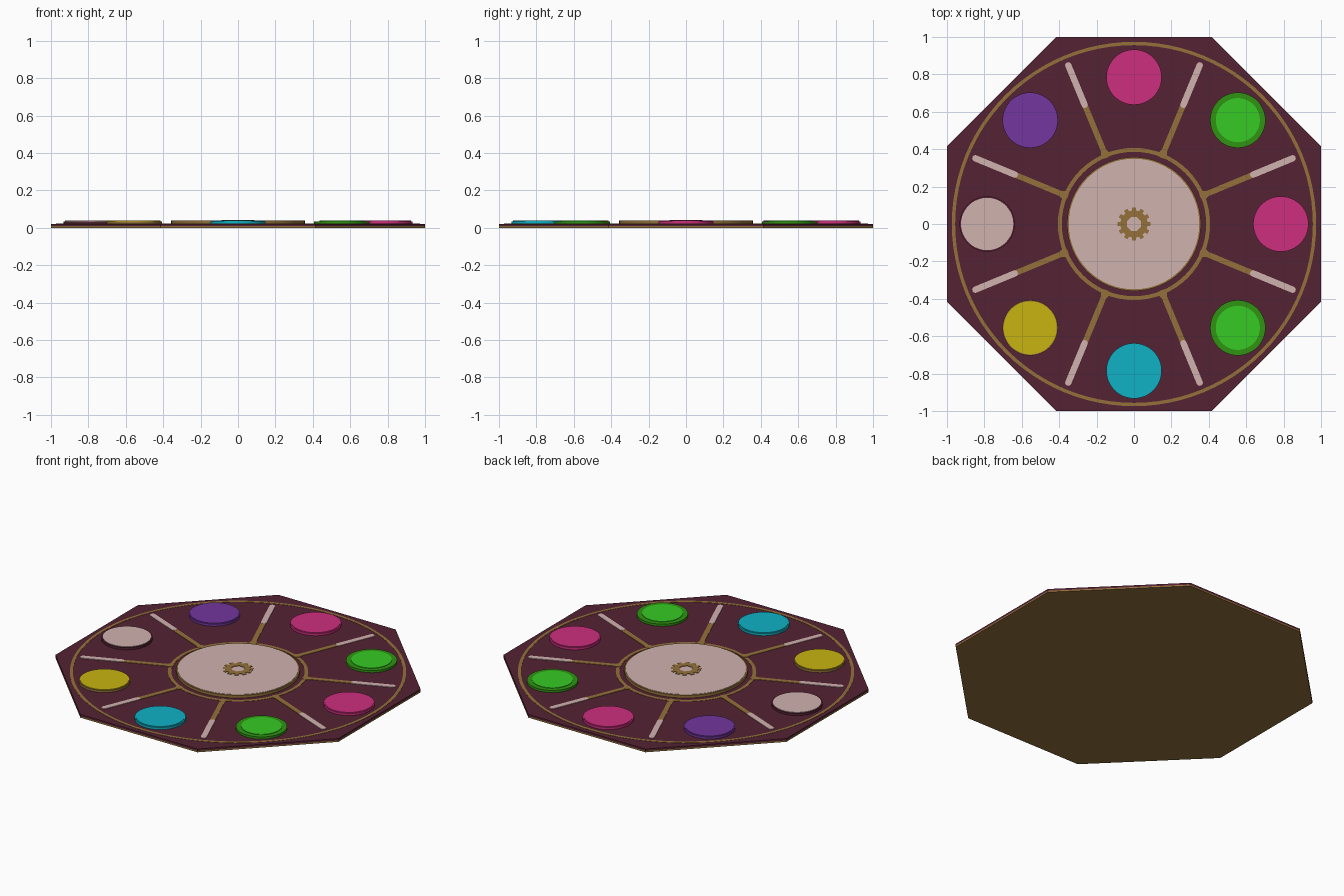
import bpy, bmesh, math
from math import cos, sin, pi, radians

if "Cube" in bpy.data.objects:
    bpy.data.objects.remove(bpy.data.objects["Cube"])


def lin(c):
    c /= 255
    return c / 12.92 if c <= 0.04045 else ((c + 0.055) / 1.055) ** 2.4


def material(name, r, g, b):
    m = bpy.data.materials.new(name)
    m.diffuse_color = (lin(r), lin(g), lin(b), 1)
    m.use_nodes = True
    m.node_tree.nodes["Principled BSDF"].inputs["Base Color"].default_value = m.diffuse_color
    return m


MAROON = material("maroon", 84, 34, 52)
GOLD = material("antique gold", 148, 113, 58)
CREAM = material("pale rose cream", 208, 178, 174)
PINK = material("pink", 205, 46, 126)
PURPLE = material("purple", 115, 54, 157)
GREEN = material("bright green", 54, 202, 36)
DARK_GREEN = material("dark green", 46, 148, 18)
YELLOW = material("yellow", 200, 180, 16)
CYAN = material("cyan", 16, 178, 198)


def finish(name, bm, mat, smooth=True):
    bmesh.ops.recalc_face_normals(bm, faces=bm.faces)
    me = bpy.data.meshes.new(name)
    bm.to_mesh(me)
    bm.free()
    me.materials.append(mat)
    ob = bpy.data.objects.new(name, me)
    bpy.context.collection.objects.link(ob)
    if smooth:
        bpy.ops.object.select_all(action='DESELECT')
        ob.select_set(True)
        bpy.context.view_layer.objects.active = ob
        bpy.ops.object.shade_smooth_by_angle(angle=radians(30))
    return ob


def circle(r, n, start=0.0):
    return [(r * cos(start + 2 * pi * i / n), r * sin(start + 2 * pi * i / n)) for i in range(n)]


def prism(name, outline, z0, z1, mat, at=(0, 0), smooth=True):
    """Extrude a flat outline between two heights."""
    bm = bmesh.new()
    lo = [bm.verts.new((x + at[0], y + at[1], z0)) for x, y in outline]
    hi = [bm.verts.new((x + at[0], y + at[1], z1)) for x, y in outline]
    bm.faces.new(lo)
    bm.faces.new(hi)
    n = len(lo)
    for i in range(n):
        j = (i + 1) % n
        bm.faces.new((lo[i], lo[j], hi[j], hi[i]))
    return finish(name, bm, mat, smooth)


def ring(name, outer, inner, z0, z1, mat, smooth=True):
    """Extrude the band between two outlines with equal point counts."""
    bm = bmesh.new()
    loops = [[bm.verts.new((x, y, z)) for x, y in o]
             for o, z in ((outer, z0), (outer, z1), (inner, z1), (inner, z0))]
    n = len(outer)
    for k in range(4):
        a, b = loops[k], loops[(k + 1) % 4]
        for i in range(n):
            j = (i + 1) % n
            bm.faces.new((a[i], a[j], b[j], b[i]))
    return finish(name, bm, mat, smooth)


def capsule(r0, r1, w, ang):
    """Round-ended bar lying along a radius at the given angle."""
    pts = [(r1 + w * cos(t), w * sin(t)) for t in (-pi / 2 + pi * i / 8 for i in range(9))]
    pts += [(r0 - w * cos(t), -w * sin(t)) for t in (-pi / 2 + pi * i / 8 for i in range(9))]
    return [(x * cos(ang) - y * sin(ang), x * sin(ang) + y * cos(ang)) for x, y in pts]


# octagonal board: gold underside, maroon top
octagon = circle(1 / cos(pi / 8), 8, pi / 8)
prism("board_underside", octagon, 0, 0.009, GOLD, smooth=False)
prism("board_top", octagon, 0.009, 0.021, MAROON, smooth=False)

# inlaid rings
ring("outer_ring", circle(0.974, 96), circle(0.956, 96), 0.019, 0.0225, GOLD)
ring("inner_ring", circle(0.407, 64), circle(0.386, 64), 0.019, 0.0225, GOLD)

# eight dividers, gold near the centre and cream near the edge
for k in range(8):
    a = radians(22.5 + 45 * k)
    prism(f"divider_gold_{k}", capsule(0.41, 0.68, 0.015, a), 0.019, 0.0235, GOLD)
    prism(f"divider_cream_{k}", capsule(0.69, 0.918, 0.017, a), 0.019, 0.0245, CREAM)
    prism(f"divider_knob_{k}", circle(0.023, 16), 0.019, 0.024, GOLD,
          at=(0.405 * cos(a), 0.405 * sin(a)))

# raised centre disc
prism("centre_rim", circle(0.358, 64), 0.019, 0.038, GOLD)
prism("centre_disc", circle(0.349, 64), 0.036, 0.040, CREAM)

# toothed rosette with octagonal hole
teeth = 12
gear = []
for i in range(teeth):
    for off, r in ((-0.25, 0.089), (0.25, 0.089), (0.27, 0.073), (0.73, 0.073)):
        t = 2 * pi * (i + off) / teeth
        gear.append((r * cos(t), r * sin(t)))
hole = []
for x, y in gear:
    t = math.atan2(y, x)
    seg = (t - pi / 8) % (pi / 4) - pi / 8
    r = 0.040 * cos(pi / 8) / cos(seg)
    hole.append((r * cos(t), r * sin(t)))
ring("centre_rosette", gear, hole, 0.038, 0.043, GOLD, smooth=False)

# eight coloured discs, counter-clockwise from +x: (name, top, rim, top radius)
discs = [
    ("pink_right", PINK, PINK, 0.141), ("green_back", GREEN, DARK_GREEN, 0.118),
    ("pink_back", PINK, PINK, 0.141), ("purple", PURPLE, PURPLE, 0.141),
    ("cream", CREAM, MAROON, 0.140), ("yellow", YELLOW, GOLD, 0.142),
    ("cyan", CYAN, CYAN, 0.141), ("green_front", GREEN, DARK_GREEN, 0.118),
]
for k, (name, top, rim, r) in enumerate(discs):
    p = (0.785 * cos(k * pi / 4), 0.785 * sin(k * pi / 4))
    prism(f"{name}_disc_rim", circle(0.148, 48), 0.019, 0.035, rim, at=p)
    prism(f"{name}_disc_top", circle(r, 48), 0.033, 0.038, top, at=p)
